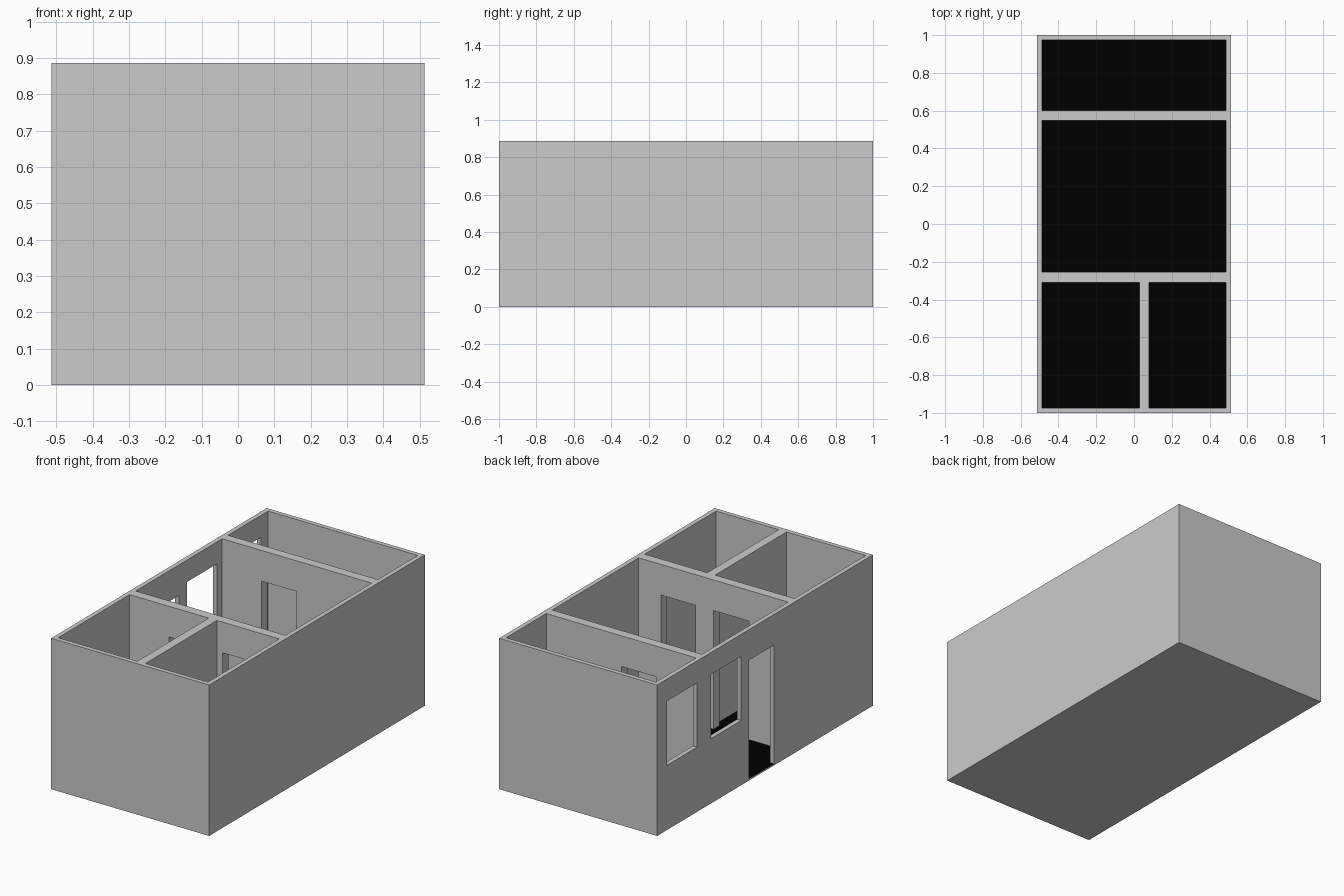
import bpy

if "Cube" in bpy.data.objects:
    bpy.data.objects.remove(bpy.data.objects["Cube"])

W, L, H = 0.513, 1.0, 0.886   # half width, half length, height
FLOOR = 0.01
IN_X, IN_Y = 0.486, 0.973     # inner faces of the outer walls
DOOR_TOP = 0.706
WIN = (0.38, 0.757)


def box(name, x, y, z):
    """Axis-aligned box from (min, max) ranges."""
    v = [(a, b, c) for a in x for b in y for c in z]
    f = [(0, 1, 3, 2), (4, 6, 7, 5), (0, 4, 5, 1),
         (2, 3, 7, 6), (0, 2, 6, 4), (1, 5, 7, 3)]
    mesh = bpy.data.meshes.new(name)
    mesh.from_pydata(v, [], f)
    ob = bpy.data.objects.new(name, mesh)
    bpy.context.collection.objects.link(ob)
    return ob


# Solid block that becomes the walls and floor slab
house = box("house_walls", (-W, W), (-L, L), (0, H))

# Rooms: x range, y range
rooms = [((-IN_X, IN_X), (0.602, IN_Y)),
         ((-IN_X, IN_X), (-0.255, 0.547)),
         ((-IN_X, 0.028), (-IN_Y, -0.311)),
         ((0.08, IN_X), (-IN_Y, -0.311))]
cutters = [box("room_cutter", x, y, (FLOOR, H + 0.1)) for x, y in rooms]

# Interior doorways: x range, y range through the wall
for x, y in [((-0.229, -0.002), (0.5, 0.65)),
             ((-0.229, -0.001), (-0.36, -0.2)),
             ((0.116, 0.34), (-0.36, -0.2))]:
    cutters.append(box("doorway_cutter", x, y, (FLOOR, DOOR_TOP)))

# Left wall: entrance and two windows
for y, z in [((-0.083, 0.148), (FLOOR, DOOR_TOP)),
             ((0.222, 0.5), WIN),
             ((0.63, 0.907), WIN)]:
    cutters.append(box("left_opening_cutter", (-0.6, -0.44), y, z))

# Carve everything out, then bake the result and drop the cutters
for c in cutters:
    c.hide_render = True
    m = house.modifiers.new("cut", 'BOOLEAN')
    m.operation, m.solver, m.object = 'DIFFERENCE', 'EXACT', c
dg = bpy.context.evaluated_depsgraph_get()
baked = bpy.data.meshes.new_from_object(house.evaluated_get(dg))
house.modifiers.clear()
house.data = baked
for c in cutters:
    bpy.data.objects.remove(c)

# Grey walls, black floor surface
baked.materials.clear()
for name, col in [("wall_grey", (0.8, 0.8, 0.8, 1)), ("floor_black", (0.0, 0.0, 0.0, 1))]:
    mat = bpy.data.materials.new(name)
    mat.diffuse_color = col
    mat.use_nodes = True
    mat.node_tree.nodes["Principled BSDF"].inputs["Base Color"].default_value = mat.diffuse_color
    baked.materials.append(mat)
for p in baked.polygons:
    p.material_index = int(p.normal.z > 0.9 and abs(p.center.z - FLOOR) < 0.002)
